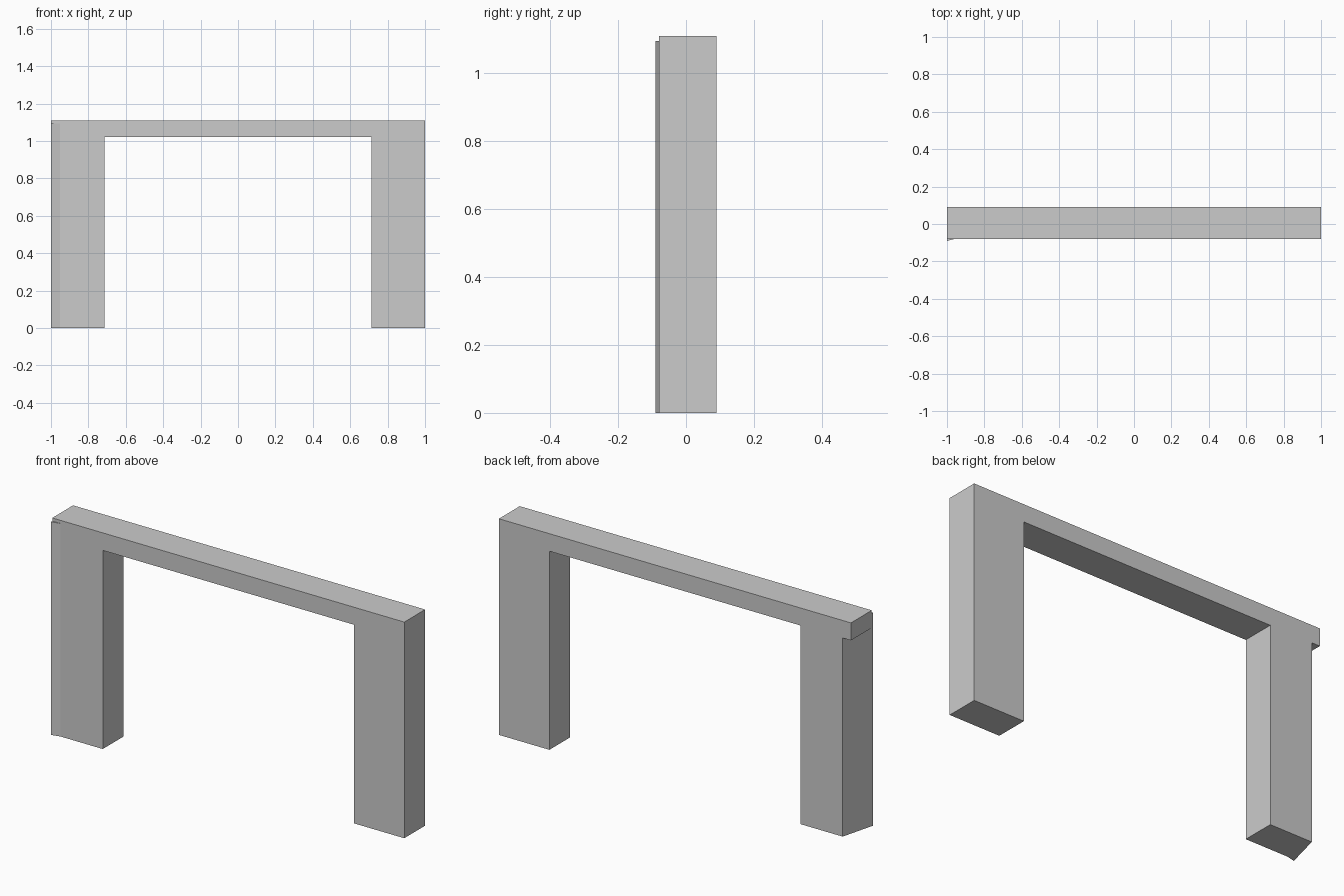
import bpy
import bmesh
from mathutils import Vector

cube = bpy.data.objects.get("Cube")
if cube:
    bpy.data.objects.remove(cube, do_unlink=True)

# Plain grey for everything
grey = bpy.data.materials.new("plain_grey")
grey.use_nodes = True
colour = (0.6, 0.6, 0.6, 1.0)
grey.diffuse_color = colour
grey.node_tree.nodes["Principled BSDF"].inputs["Base Color"].default_value = colour


def prism(name, outline, sweep):
    """Fill an outline of 3D points and extrude it along sweep."""
    bm = bmesh.new()
    face = bm.faces.new([bm.verts.new(p) for p in outline])
    grown = bmesh.ops.extrude_face_region(bm, geom=[face], use_keep_orig=True)
    moved = [g for g in grown["geom"] if isinstance(g, bmesh.types.BMVert)]
    bmesh.ops.translate(bm, verts=moved, vec=Vector(sweep))
    bmesh.ops.recalc_face_normals(bm, faces=bm.faces)
    mesh = bpy.data.meshes.new(name)
    bm.to_mesh(mesh)
    bm.free()
    mesh.materials.append(grey)
    obj = bpy.data.objects.new(name, mesh)
    bpy.context.collection.objects.link(obj)
    return obj


FRONT, BACK = -0.079, 0.09
TOP, SOFFIT = 1.11, 1.02
INNER, LEG_EDGE = 0.713, -0.953

# Portal frame: two legs and a beam that overhangs the leg at -x
profile = [(LEG_EDGE, 0), (-INNER, 0), (-INNER, SOFFIT), (INNER, SOFFIT),
           (INNER, 0), (1, 0), (1, TOP), (-1, TOP), (-1, SOFFIT), (LEG_EDGE, SOFFIT)]
prism("portal_frame", [(x, FRONT, z) for x, z in profile], (0, BACK - FRONT, 0))

# Slanted outer side of the -x leg, its front edge standing slightly proud
plan = [(-1, -0.09), (LEG_EDGE, FRONT), (LEG_EDGE, BACK)]
prism("slanted_leg_side", [(x, y, 0) for x, y in plan], (0, 0, 1.094))
